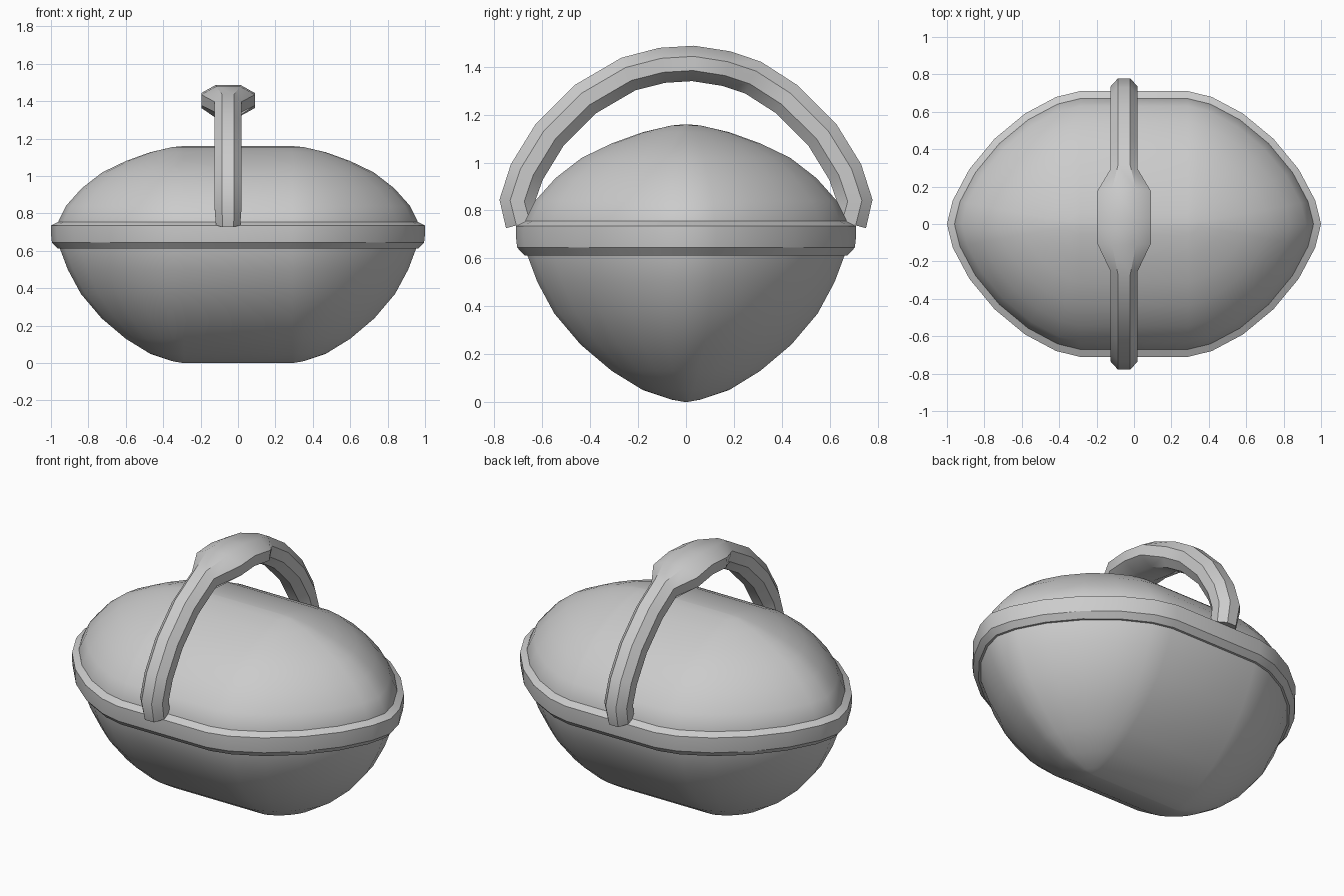
import bpy, bmesh
from math import sin, cos, pi
from mathutils import Vector

if "Cube" in bpy.data.objects:
    bpy.data.objects.remove(bpy.data.objects["Cube"])

STRETCH = 0.29   # half length of the straight middle of the basket
N = 6            # segments per quarter


def ring(r, z):
    """Soft diamond outline, pulled apart along x."""
    pts = []
    for q in range(4):
        for i in range(N + 1):
            a = (q * N + i) * pi / 2 / N
            if q in (1, 3) and i == 0:
                pts.append((0, r if q == 1 else -r, z))
            if q in (0, 2) or i < N or q == 1:
                if q == 2 and i == 0:
                    continue
                side = 1 if q in (0, 3) else -1
                c, s = cos(a), sin(a)
                pts.append((side * (STRETCH + r * abs(c) ** 1.28), 
                            r * abs(s) ** 1.28 * (1 if q < 2 else -1), z))
    return pts


def skin(name, rings, caps=True, closed=False, angle=30):
    """Bridge successive rings of points into a surface."""
    bm = bmesh.new()
    vs = [[bm.verts.new(p) for p in r] for r in rings]
    n = len(vs[0])
    pairs = list(zip(vs, vs[1:])) + ([(vs[-1], vs[0])] if closed else [])
    for a, b in pairs:
        for i in range(n):
            j = (i + 1) % n
            bm.faces.new((a[i], a[j], b[j], b[i]))
    if caps:
        bm.faces.new(vs[0][::-1])
        bm.faces.new(vs[-1])
    bmesh.ops.recalc_face_normals(bm, faces=bm.faces)
    me = bpy.data.meshes.new(name)
    bm.to_mesh(me)
    bm.free()
    ob = bpy.data.objects.new(name, me)
    bpy.context.collection.objects.link(ob)
    bpy.ops.object.select_all(action='DESELECT')
    ob.select_set(True)
    bpy.context.view_layer.objects.active = ob
    bpy.ops.object.shade_smooth_by_angle(angle=angle * pi / 180)
    return ob


# Basket bowl and domed lid
bowl = [(.003, 0), (.06, .01), (.18, .05), (.31, .13), (.44, .24),
        (.55, .37), (.62, .5), (.665, .62), (.67, .68)]
lid = [(.67, .68), (.67, .76), (.63, .84), (.545, .935), (.435, 1.02),
       (.31, 1.08), (.18, 1.127), (.06, 1.155), (.003, 1.16)]
skin("basket_bowl", [ring(r, z) for r, z in bowl], angle=40)
skin("basket_lid", [ring(r, z) for r, z in lid], angle=40)

# Rim band around the seam
rim = [(.655, .612), (.675, .613), (.705, .645), (.71, .69), (.71, .735),
       (.66, .76), (.64, .75)]
skin("rim_band", [ring(r, z) for r, z in rim], caps=False, closed=True)

# Arched handle with a widened grip: y, z, half width
half = [(.68, .745, .065), (.705, .84, .073), (.665, .96, .073),
        (.57, 1.115, .073), (.42, 1.265, .073), (.28, 1.355, .073)]
path = ([(-y, z, w) for y, z, w in half[:-1]]
        + [(-.24, 1.37, .073), (-.1, 1.406, .143), (.03, 1.414, .143),
           (.17, 1.392, .143)] + half[::-1])
section = [(1, .4), (.45, 1), (-.45, 1), (-1, .4),
           (-1, -.4), (-.45, -1), (.45, -1), (1, -.4)]
rings = []
for i, (y, z, w) in enumerate(path):
    a, b = path[max(i - 1, 0)], path[min(i + 1, len(path) - 1)]
    t = Vector((0, b[0] - a[0], b[1] - a[1])).normalized()
    up = Vector((0, -t.z, t.y))
    rings.append([Vector((-.053 + u * w, y, z)) + up * v * .074
                  for u, v in section])
skin("handle", rings, angle=32)
